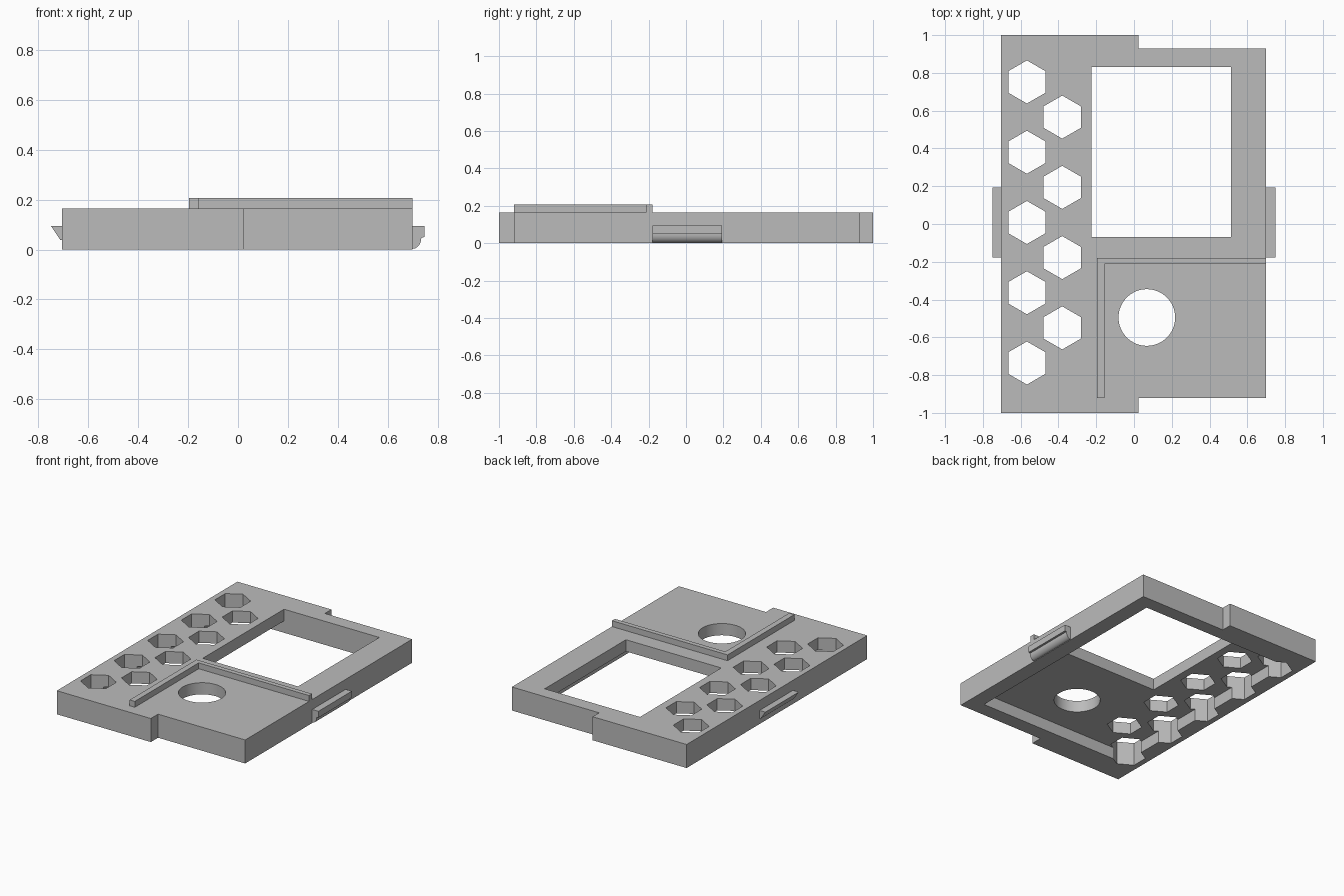
import bpy, bmesh, math

default = bpy.data.objects.get("Cube")
if default:
    bpy.data.objects.remove(default, do_unlink=True)

grey = bpy.data.materials.new("matte grey")
grey.use_nodes = True
colour = (0.5, 0.5, 0.5, 1)
grey.diffuse_color = colour
grey.node_tree.nodes["Principled BSDF"].inputs["Base Color"].default_value = colour


def prism(name, outline, low, high, axis="z"):
    """Extrude an outline along z, or an (x, z) outline along y."""
    def place(p, t):
        return (p[0], p[1], t) if axis == "z" else (p[0], t, p[1])
    bm = bmesh.new()
    face = bm.faces.new([bm.verts.new(place(p, low)) for p in outline])
    side = bmesh.ops.extrude_face_region(bm, geom=[face])["geom"]
    for v in side:
        if isinstance(v, bmesh.types.BMVert):
            v.co = place((v.co.x, v.co.y if axis == "z" else v.co.z), high)
    bmesh.ops.recalc_face_normals(bm, faces=bm.faces)
    mesh = bpy.data.meshes.new(name)
    bm.to_mesh(mesh)
    bm.free()
    mesh.materials.append(grey)
    obj = bpy.data.objects.new(name, mesh)
    bpy.context.collection.objects.link(obj)
    return obj


def rectangle(x0, x1, y0, y1):
    return [(x0, y0), (x1, y0), (x1, y1), (x0, y1)]


def ngon(x, y, radius, sides):
    return [(x + radius * math.sin(math.tau * i / sides),
             y + radius * math.cos(math.tau * i / sides)) for i in range(sides)]


def cut(target, cutter):
    cutter.hide_render = True
    cutter.hide_viewport = True
    mod = target.modifiers.new(cutter.name, "BOOLEAN")
    mod.operation = "DIFFERENCE"
    mod.solver = "EXACT"
    mod.object = cutter


LEFT, RIGHT, STEP, TOP = -0.705, 0.7, 0.024, 0.165
FRONT, BACK = -0.92, 0.928

# Base plate, longer on one side
plate = prism("base_plate", [(LEFT, -1), (STEP, -1), (STEP, FRONT), (RIGHT, FRONT),
                             (RIGHT, BACK), (STEP, BACK), (STEP, 1), (LEFT, 1)], 0, TOP)

# Hollow underside, window and round hole
cut(plate, prism("underside_pocket", rectangle(-0.595, 0.59, -0.815, 0.831), -0.1, 0.083))
cut(plate, prism("window_cutter", rectangle(-0.225, 0.514, -0.069, 0.831), -0.2, 0.4))
cut(plate, prism("round_hole_cutter", ngon(0.068, -0.495, 0.15, 64), -0.2, 0.4))

# Two staggered rows of hexagonal holes
for row, x, start, count in (("outer", -0.567, -0.736, 5), ("inner", -0.38, -0.55, 4)):
    for i in range(count):
        cut(plate, prism(f"{row}_hexagon_cutter_{i + 1}",
                         ngon(x, start + 0.372 * i, 0.114, 6), -0.2, 0.4))

# Raised L-shaped ridge
prism("corner_ridge", [(-0.196, FRONT), (-0.156, FRONT), (-0.156, -0.213),
                       (RIGHT, -0.213), (RIGHT, -0.18), (-0.196, -0.18)], TOP, 0.206)

# Side clips: a wedge on one edge, a rounded lip on the other
prism("wedge_clip", [(LEFT, 0.095), (-0.75, 0.095), (-0.712, 0.038), (LEFT, 0.038)],
      -0.178, 0.192, "y")
arc = [(RIGHT + 0.035 * math.sin(a), 0.048 - 0.045 * math.cos(a))
       for a in (math.pi / 2 * i / 10 for i in range(11))]
lip = prism("rounded_clip", [(RIGHT, 0.095)] + arc + [(0.748, 0.05), (0.748, 0.095)],
            -0.178, 0.192, "y")

# Smooth the curved walls, keep the edges sharp
bpy.ops.object.select_all(action="DESELECT")
for obj in (plate, lip):
    obj.select_set(True)
bpy.context.view_layer.objects.active = plate
bpy.ops.object.convert(target="MESH")
bpy.ops.object.shade_smooth_by_angle(angle=math.radians(25))
